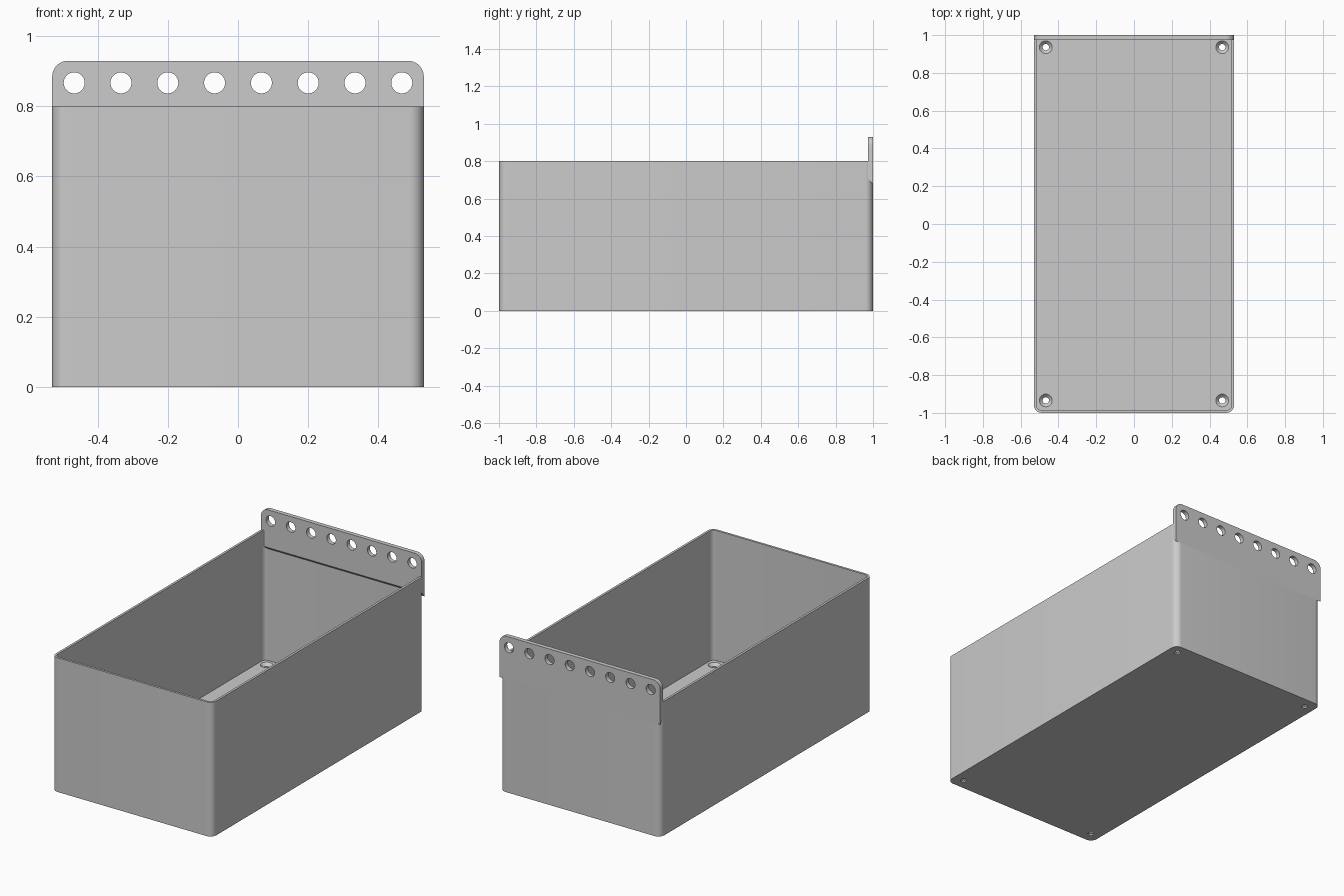
import bpy, bmesh, math
from mathutils import Matrix

cube = bpy.data.objects.get("Cube")
if cube:
    bpy.data.objects.remove(cube, do_unlink=True)

HALF_W, HALF_L, HEIGHT = 0.53, 1.0, 0.8
WALL, FLOOR, CORNER = 0.014, 0.025, 0.04
PLATE_TOP, PLATE_THICK = 0.93, 0.026

grey = bpy.data.materials.new("matte_grey")
grey.use_nodes = True
grey.diffuse_color = (0.6, 0.6, 0.6, 1)
grey.node_tree.nodes["Principled BSDF"].inputs["Base Color"].default_value = (0.6, 0.6, 0.6, 1)


def make_object(name, bm):
    bmesh.ops.recalc_face_normals(bm, faces=bm.faces)
    mesh = bpy.data.meshes.new(name)
    bm.to_mesh(mesh)
    bm.free()
    mesh.materials.append(grey)
    obj = bpy.data.objects.new(name, mesh)
    bpy.context.scene.collection.objects.link(obj)
    return obj


def rounded_rect(hw, hl, r, steps=8):
    """Counter-clockwise outline of a rounded rectangle."""
    pts = []
    for i, (sx, sy) in enumerate([(1, 1), (-1, 1), (-1, -1), (1, -1)]):
        for s in range(steps + 1):
            a = math.pi / 2 * (i + s / steps)
            pts.append((sx * (hw - r) + r * math.cos(a), sy * (hl - r) + r * math.sin(a)))
    return pts


def bridge(bm, a, b):
    for i in range(len(a)):
        j = (i + 1) % len(a)
        bm.faces.new((a[i], a[j], b[j], b[i]))


def add_cone(bm, r1, r2, depth, matrix):
    bmesh.ops.create_cone(bm, cap_ends=True, segments=32, radius1=r1, radius2=r2,
                          depth=depth, matrix=matrix)


def cut(obj, bm):
    """Subtract the cutter from the object and bake the result."""
    cutter = make_object("cutter", bm)
    cutter.hide_render = True
    mod = obj.modifiers.new("holes", 'BOOLEAN')
    mod.operation, mod.solver, mod.object = 'DIFFERENCE', 'EXACT', cutter
    baked = bpy.data.meshes.new_from_object(
        obj.evaluated_get(bpy.context.evaluated_depsgraph_get()))
    obj.modifiers.clear()
    obj.data = baked
    bpy.data.objects.remove(cutter, do_unlink=True)


def finish(obj):
    obj.data.shade_smooth()
    obj.data.set_sharp_from_angle(angle=math.radians(30))


# Open bin: outer shell, rim, inner shell and floor
bm = bmesh.new()
outer = rounded_rect(HALF_W, HALF_L - 0.0005, CORNER)
inner = rounded_rect(HALF_W - WALL, HALF_L - WALL, CORNER - WALL)
rings = [[bm.verts.new((x, y, z)) for x, y in outline]
         for outline, z in [(outer, 0), (outer, HEIGHT), (inner, HEIGHT), (inner, FLOOR)]]
for low, high in zip(rings, rings[1:]):
    bridge(bm, low, high)
bm.faces.new(rings[0])
bm.faces.new(rings[-1])
bin_body = make_object("bin_body", bm)

# Countersunk screw holes in the floor corners
spots = [(x, y) for x in (-0.467, 0.467) for y in (-0.934, 0.936)]
through, sink = bmesh.new(), bmesh.new()
for x, y in spots:
    add_cone(through, 0.017, 0.017, 0.2, Matrix.Translation((x, y, 0)))
    add_cone(sink, 0.017, 0.035, 0.018, Matrix.Translation((x, y, FLOOR - 0.008)))
cut(bin_body, through)
cut(bin_body, sink)
finish(bin_body)

# Hanging plate along the back rim, with a sloped lower edge
bm = bmesh.new()
r = 0.045
right_arc = [(HALF_W - r + r * math.cos(a), PLATE_TOP - r + r * math.sin(a))
             for a in (math.pi / 2 * s / 10 for s in range(11))]
top_edge = right_arc + [(-x, z) for x, z in reversed(right_arc)]


def plate_ring(y, bottom):
    outline = [(HALF_W, bottom)] + top_edge + [(-HALF_W, bottom)]
    return [bm.verts.new((x, y, z)) for x, z in outline]


front = plate_ring(HALF_L - PLATE_THICK, 0.705)
back = plate_ring(HALF_L, 0.675)
bridge(bm, front, back)
bm.faces.new(front)
bm.faces.new(back)
hanging_plate = make_object("hanging_plate", bm)

# Row of eight round holes
bm = bmesh.new()
for i in range(8):
    place = Matrix.Translation(((i - 3.5) * 0.1335, HALF_L, 0.867))
    add_cone(bm, 0.03, 0.03, 0.2, place @ Matrix.Rotation(math.pi / 2, 4, 'X'))
cut(hanging_plate, bm)
finish(hanging_plate)
